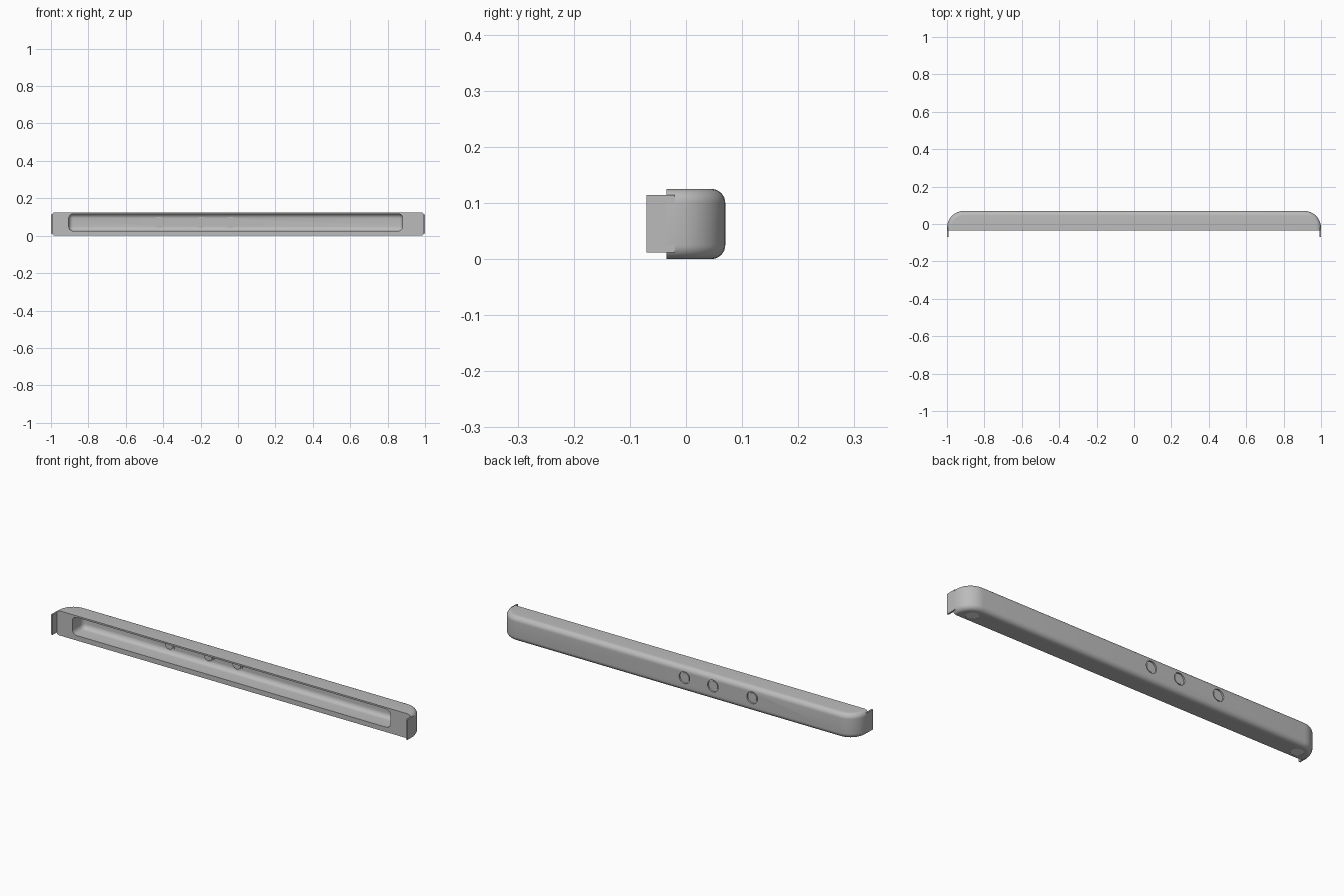
import bpy, bmesh, math
from mathutils import Matrix

if "Cube" in bpy.data.objects:
    bpy.data.objects.remove(bpy.data.objects["Cube"])

FRONT, BACK, HEIGHT = -0.035, 0.07, 0.125
CORNER, FILLET, STEPS = 0.09, 0.025, 8
BUTTONS = (-0.42, -0.2, -0.04)


def material(name, value):
    m = bpy.data.materials.new(name)
    m.use_nodes = True
    color = (value, value, value, 1)
    m.diffuse_color = color
    m.node_tree.nodes["Principled BSDF"].inputs["Base Color"].default_value = color
    return m


grey = material("grey plastic", 0.5)
white = material("white rubber", 0.9)


def add(name, bm, mat=grey):
    bmesh.ops.recalc_face_normals(bm, faces=bm.faces)
    mesh = bpy.data.meshes.new(name)
    bm.to_mesh(mesh)
    bm.free()
    mesh.materials.append(mat)
    ob = bpy.data.objects.new(name, mesh)
    bpy.context.collection.objects.link(ob)
    return ob


def box(name, lo, hi, bevel=0, segments=6):
    bm = bmesh.new()
    bmesh.ops.create_cube(bm, size=1)
    for v in bm.verts:
        v.co = [l + (c + 0.5) * (h - l) for c, l, h in zip(v.co, lo, hi)]
    if bevel:
        bmesh.ops.bevel(bm, geom=bm.edges[:], offset=bevel, segments=segments,
                        profile=0.5, affect='EDGES')
    return add(name, bm)


def cylinder(name, center, radius, depth, along_y=True, mat=grey):
    bm = bmesh.new()
    turn = Matrix.Rotation(math.pi / 2, 4, 'X') if along_y else Matrix()
    bmesh.ops.create_cone(bm, cap_ends=True, segments=40, radius1=radius,
                          radius2=radius, depth=depth,
                          matrix=Matrix.Translation(center) @ turn)
    return add(name, bm, mat)


def cut(target, cutter):
    mod = target.modifiers.new("cut", 'BOOLEAN')
    mod.operation, mod.solver, mod.object = 'DIFFERENCE', 'EXACT', cutter
    bpy.context.view_layer.objects.active = target
    bpy.ops.object.modifier_apply(modifier=mod.name)
    bpy.data.objects.remove(cutter)


def outline(inset):
    # Open-front plan: square front corners, large rounded back corners
    r = CORNER - inset
    arc = [i * math.pi / 2 / STEPS for i in range(STEPS + 1)]
    right = [(1 - CORNER + r * math.cos(a), BACK - CORNER + r * math.sin(a)) for a in arc]
    half = [(1 - inset, FRONT)] + right
    return half + [(-x, y) for x, y in reversed(half)]


# Body: stacked plans with a rounded fillet at top and bottom
bm = bmesh.new()
curve = [(FILLET * (1 - math.sin(a)), FILLET * (1 - math.cos(a)))
         for a in (i * math.pi / 2 / STEPS for i in range(STEPS + 1))]
levels = curve + [(inset, HEIGHT - z) for inset, z in reversed(curve)]
rings = [[bm.verts.new((x, y, z)) for x, y in outline(inset)] for inset, z in levels]
for low, high in zip(rings, rings[1:]):
    for i in range(len(low)):
        j = (i + 1) % len(low)
        bm.faces.new((low[i], low[j], high[j], high[i]))
bm.faces.new(rings[0])
bm.faces.new(rings[-1])
body = add("body", bm)

# Long hollow in the front, button openings and foot recesses
cut(body, box("hollow_cutter", (-0.905, -0.12, 0.025), (0.88, 0.054, 0.117), 0.024))
for x in BUTTONS:
    cut(body, cylinder("button_cutter", (x, 0.065, 0.071), 0.03, 0.06))
for x in (-0.92, 0.92):
    cut(body, cylinder("foot_cutter", (x, 0.005, 0), 0.03, 0.012, False))

# Stepped buttons filling the openings
parts = [body]
for i, x in enumerate(BUTTONS):
    parts.append(cylinder(f"button_seat_{i + 1}", (x, 0.057, 0.071), 0.0302, 0.01))
    parts.append(cylinder(f"button_{i + 1}", (x, 0.056, 0.071), 0.023, 0.02))

# Pads under the ends and thin clips reaching forward
for side, s in (("left", 1), ("right", -1)):
    parts.append(cylinder(f"{side}_foot", (s * 0.92, 0.005, 0.004), 0.0302, 0.006, False, white))
    xs = sorted((s * 0.992, s))
    parts.append(box(f"{side}_clip", (xs[0], -0.07, 0.012), (xs[1], -0.02, 0.114)))

# Smooth the curved surfaces and keep crisp edges
bpy.ops.object.select_all(action='DESELECT')
for ob in parts:
    ob.select_set(True)
bpy.context.view_layer.objects.active = body
bpy.ops.object.shade_smooth_by_angle(angle=math.radians(30))
